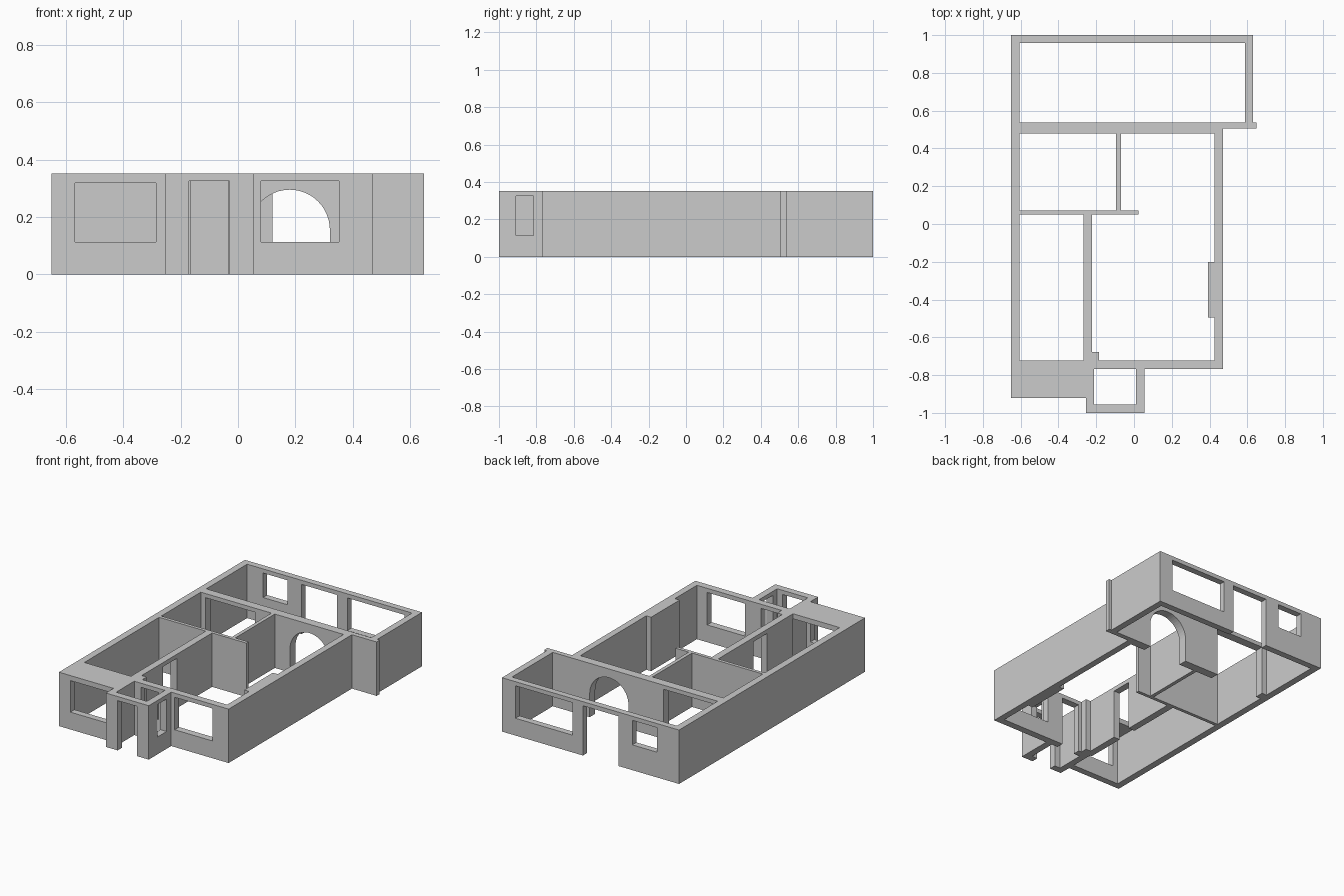
import bpy, bmesh, math

if "Cube" in bpy.data.objects:
    bpy.data.objects.remove(bpy.data.objects["Cube"])

H = 0.352      # wall height
HEAD = 0.325   # top of doors and windows
SILL = 0.113   # underside of windows


def prism(name, profile, y0, y1):
    """Extrude an x-z outline along y."""
    bm = bmesh.new()
    face = bm.faces.new([bm.verts.new((x, y0, z)) for x, z in profile])
    ext = bmesh.ops.extrude_face_region(bm, geom=[face])
    verts = [g for g in ext["geom"] if isinstance(g, bmesh.types.BMVert)]
    bmesh.ops.translate(bm, verts=verts, vec=(0, y1 - y0, 0))
    bmesh.ops.recalc_face_normals(bm, faces=bm.faces)
    mesh = bpy.data.meshes.new(name)
    bm.to_mesh(mesh)
    bm.free()
    ob = bpy.data.objects.new(name, mesh)
    bpy.context.collection.objects.link(ob)
    return ob


def block(name, x0, x1, y0, y1, z0=0.0, z1=H):
    return prism(name, [(x0, z0), (x1, z0), (x1, z1), (x0, z1)], y0, y1)


def cut(wall, cutter):
    """Subtract a cutter from a wall, then discard the cutter."""
    cutter.hide_render = True
    mod = wall.modifiers.new("opening", 'BOOLEAN')
    mod.operation, mod.solver, mod.object = 'DIFFERENCE', 'EXACT', cutter
    bpy.context.view_layer.objects.active = wall
    bpy.ops.object.modifier_apply(modifier=mod.name)
    bpy.data.objects.remove(cutter)


def opening_x(wall, x0, x1, y0, y1, z0=-0.1, z1=HEAD):
    """Opening through a wall that runs along x."""
    cut(wall, block("cutter", x0, x1, y0 - 0.02, y1 + 0.02, z0, z1))


def opening_y(wall, y0, y1, x0, x1, z0=-0.1, z1=HEAD):
    """Opening through a wall that runs along y."""
    cut(wall, block("cutter", x0 - 0.02, x1 + 0.02, y0, y1, z0, z1))


# Plain outer walls
block("left_wall", -0.65, -0.605, -0.92, 1.0)
block("right_wall", 0.427, 0.47, -0.768, 0.48)
block("back_room_right_wall", 0.587, 0.63, 0.537, 0.958)
block("chimney_breast", 0.392, 0.427, -0.495, -0.20)

# Back wall: small window, door, wide window
back = block("back_wall", -0.605, 0.63, 0.958, 1.0)
opening_x(back, -0.49, -0.312, 0.958, 1.0, 0.165)
opening_x(back, -0.212, 0.045, 0.958, 1.0)
opening_x(back, 0.12, 0.532, 0.958, 1.0, SILL)

# Middle wall: wide opening on the left, round arch on the right, end nib
mid = block("middle_wall", -0.605, 0.47, 0.48, 0.537)
block("middle_wall_end", 0.47, 0.648, 0.505, 0.537)
opening_x(mid, -0.57, -0.215, 0.48, 0.537)
cx, r, spring = 0.18, 0.14, 0.155
arch = [(cx - r, -0.1), (cx + r, -0.1)]
arch += [(cx + r * math.cos(math.pi * i / 24), spring + r * math.sin(math.pi * i / 24))
         for i in range(25)]
cut(mid, prism("cutter", arch, 0.46, 0.56))

# Interior partitions
block("cross_partition", -0.605, 0.025, 0.05, 0.072)
block("rear_partition", -0.094, -0.07, 0.072, 0.48)
hall = block("hall_partition", -0.268, -0.222, -0.722, 0.05)
opening_y(hall, -0.455, -0.315, -0.268, -0.222)
block("door_nib", -0.222, -0.186, -0.722, -0.677)

# Main front wall: entry door and window
front = block("front_wall", -0.212, 0.427, -0.768, -0.722)
opening_x(front, -0.165, -0.035, -0.768, -0.722)
opening_x(front, 0.08, 0.352, -0.768, -0.722, SILL)

# Covered bay at the front left
bay = block("bay_front_wall", -0.605, -0.212, -0.92, -0.877)
opening_x(bay, -0.567, -0.285, -0.92, -0.877, SILL, 0.319)
block("bay_side_wall", -0.255, -0.212, -0.877, -0.722)
block("bay_roof", -0.605, -0.255, -0.877, -0.722, 0.319, H)

# Porch: front door frame, side window, left return
porch = block("porch_front_wall", -0.255, 0.055, -1.0, -0.955)
opening_x(porch, -0.17, -0.03, -1.0, -0.955)
side = block("porch_right_wall", 0.01, 0.055, -0.955, -0.768)
opening_y(side, -0.91, -0.815, 0.01, 0.055, SILL)
block("porch_left_wall", -0.255, -0.212, -0.955, -0.92)
